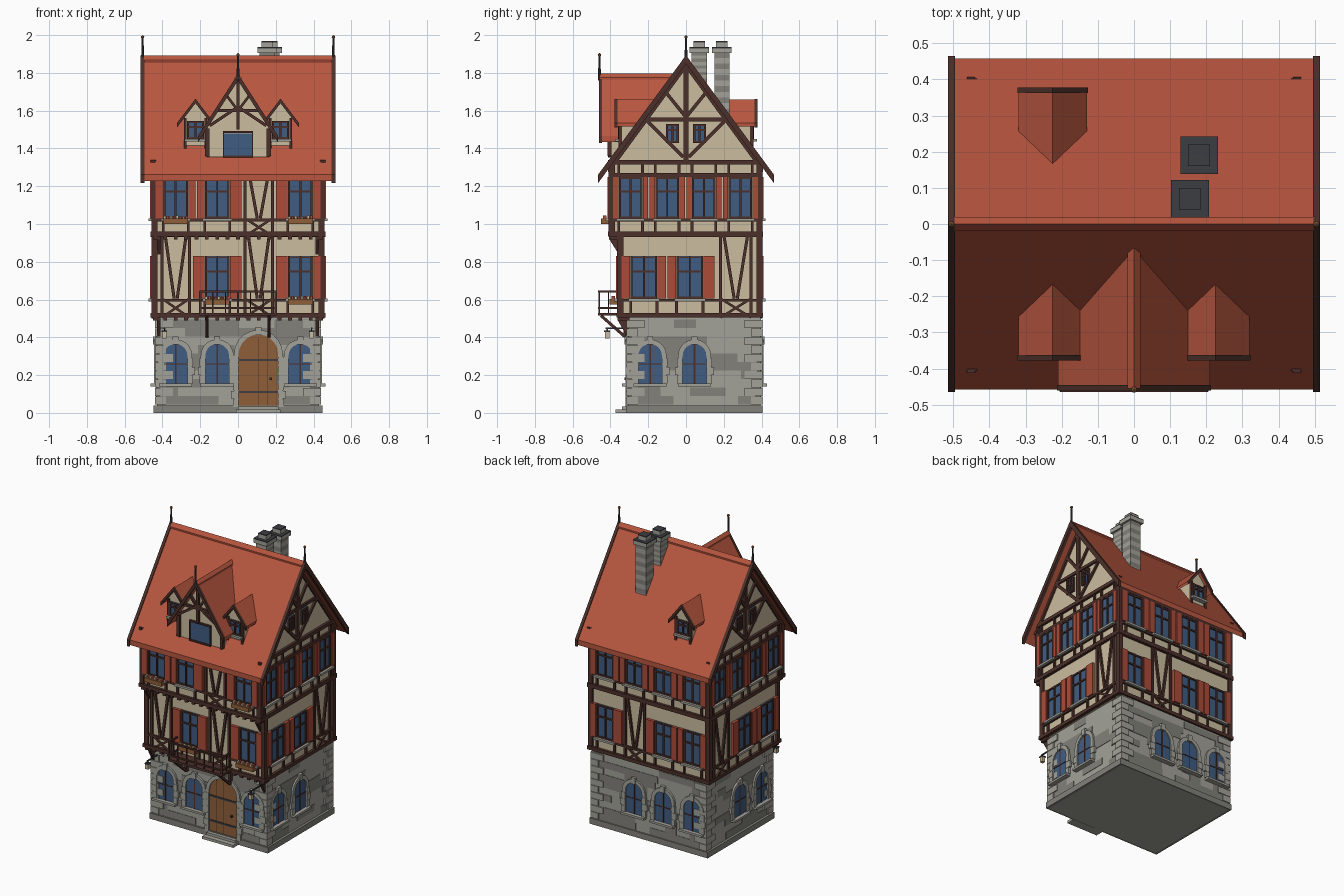
import bpy, bmesh, math, random
from mathutils import Matrix

if "Cube" in bpy.data.objects:
    bpy.data.objects.remove(bpy.data.objects["Cube"])
random.seed(4)

def material(name, hexa):
    lin = [(((int(hexa[i:i+2], 16) / 255) + .055) / 1.055) ** 2.4 for i in (0, 2, 4)]
    m = bpy.data.materials.new(name)
    m.diffuse_color = (*lin, 1)
    m.use_nodes = True
    m.node_tree.nodes["Principled BSDF"].inputs["Base Color"].default_value = m.diffuse_color
    return m

MAT = {k: material(k, h) for k, h in {
    "roof_red": "B8563F", "timber_brown": "4C302A", "plaster_cream": "CBBD9F", "stone_light": "A3A299",
    "stone_dark": "82817A", "glass_blue": "405D82", "shutter_red": "AC4B39", "door_wood": "8F5F38",
    "iron_grey": "3C3D42"}.items()}
PARTS = {}

def part(name, mat):
    return PARTS.setdefault(name, (bmesh.new(), MAT[mat]))[0]

def face(side, off):
    # maps facade coordinates (along, up, outward) to the world
    return {"front": lambda u, z, n: (u, -off - n, z), "back": lambda u, z, n: (u, off + n, z),
            "right": lambda u, z, n: (off + n, u, z), "left": lambda u, z, n: (-off - n, u, z)}[side]

def prism(bm, P, poly, n0, n1):
    a, b = ([bm.verts.new(P(u, z, n)) for u, z in poly] for n in (n0, n1))
    bm.faces.new(a)
    bm.faces.new(b)
    for i in range(len(a)):
        j = (i + 1) % len(a)
        bm.faces.new((a[i], a[j], b[j], b[i]))

def rect(bm, P, u0, u1, z0, z1, n0, n1):
    prism(bm, P, [(u0, z0), (u1, z0), (u1, z1), (u0, z1)], n0, n1)

def beam(bm, P, p, q, w, n0=-.005, n1=.012):
    dx, dz = q[0] - p[0], q[1] - p[1]
    k = w / 2 / math.hypot(dx, dz)
    a, b = -dz * k, dx * k
    prism(bm, P, [(p[0]+a, p[1]+b), (q[0]+a, q[1]+b), (q[0]-a, q[1]-b), (p[0]-a, p[1]-b)], n0, n1)

def chevron(c, half, z_eave, z_top, t):
    return [(c-half, z_eave), (c, z_top), (c+half, z_eave), (c+half, z_eave-t), (c, z_top-t), (c-half, z_eave-t)]

X = face("right", 0)
timber = part("timber_frame", "timber_brown")
plaster = part("plaster_walls", "plaster_cream")
glass = part("window_panes", "glass_blue")
stone = part("stone_base", "stone_light")
trim = part("stone_trim", "stone_light")
dark = part("dark_stones", "stone_dark")
iron = part("ironwork", "iron_grey")
wood = part("wooden_fittings", "door_wood")
roof = part("roof_tiles", "roof_red")
shutters = part("shutters", "shutter_red")
cream = part("lanterns_and_flowers", "plaster_cream")

# stone ground floor, plinth and upper plaster walls
rect(stone, X, -.305, .395, 0, .51, -.43, .43)
rect(part("plinth", "stone_dark"), X, -.317, .405, 0, .04, -.447, .447)
rect(plaster, X, -.35, .39, .505, .96, -.445, .445)
prism(plaster, X, [(-.395, .95), (.39, .95), (.39, 1.31), (0, 1.845), (-.395, 1.31)], -.445, .445)

def arch(c, z0, w, top):
    r = w / 2
    pts = [(c + r * math.cos(i * math.pi / 10), top - r + r * math.sin(i * math.pi / 10)) for i in range(11)]
    return [(c + r, z0)] + pts + [(c - r, z0)]

def arched_opening(P, c, z0, w, top, door=False):
    prism(trim, P, arch(c, z0, w + .05, top + .025) + arch(c, z0, w, top)[::-1], -.005, .014)
    prism(wood if door else glass, P, arch(c, z0, w, top), -.005, .007)
    for i in range(int((top - w / 2 - z0) / .045)):          # toothed jamb stones
        e = .04 if i % 2 else .03
        for s in (-1, 1):
            u = sorted((c + s * w / 2, c + s * (w / 2 + e)))
            rect(trim, P, *u, z0 + i * .045, z0 + .042 + i * .045, -.005, .016)
    rect(trim, P, c - .016, c + .016, top - .003, top + .04, -.005, .02)
    if door:
        for z in (.11, .28):
            rect(iron, P, c - w / 2, c + w / 2, z - .006, z + .006, 0, .011)
        rect(iron, P, c + .06, c + .072, .175, .187, 0, .02)
        for i in (-1, 0, 1):
            rect(timber, P, c + i * .05 - .001, c + i * .05 + .001, z0, top - .02, 0, .008)
    else:
        rect(timber, P, c - .004, c + .004, z0, top, 0, .01)
        rect(timber, P, c - w / 2, c + w / 2, .255, .262, 0, .01)
        rect(trim, P, c - w / 2 - .025, c + w / 2 + .025, z0 - .014, z0, -.005, .033)

# stone courses, corner quoins and ground floor openings
BASE = {"front": (.305, -.43, .43, [-.33, -.11, .33]), "back": (.395, -.43, .43, [-.33, -.11, .11]),
        "right": (.43, -.305, .395, [-.19, .045]), "left": (.43, -.305, .395, [-.19, .045])}
for side, (off, u0, u1, wins) in BASE.items():
    P = face(side, off)
    for k in range(10):
        z, u = .045 + k * .045, u0 + .02
        while u < u1 - .06:
            w = min(random.uniform(.06, .24), u1 - .02 - u)
            if random.random() < .5:
                rect(dark, P, u, u + w, z, z + .045, -.005, .003)
            u += w
        q = .085 if k % 2 else .05
        for a, b in ((u0 - .01, u0 + q), (u1 - q, u1 + .01)):
            rect(trim, P, a, b, z, z + .042, -.005, .01)
    for c in wins:
        arched_opening(P, c, .155, .125, .365)
P = face("front", .305)
arched_opening(P, .108, .03, .21, .415, True)
rect(trim, P, .0, .215, 0, .035, 0, .035)
rect(trim, P, -.01, .225, 0, .018, 0, .068)

def window(P, c, z0, z1, w, left, right, box, sill=True):
    a, b, m = c - w / 2, c + w / 2, z0 + (z1 - z0) * .62
    rect(glass, P, a, b, z0, z1, -.005, .006)
    for u in (a, c - .005, b - .011):
        rect(timber, P, u, u + (.01 if u == c - .005 else .011), z0, z1, -.005, .014)
    for z in (z0, m, z1 - .011):
        rect(timber, P, a, b, z, z + .01, -.005, .0135)
    if left:
        rect(shutters, P, a - left, a - .002, z0, z1, -.005, .02)
        rect(shutters, P, b + .002, b + right, z0, z1, -.005, .02)
    if sill:
        rect(trim, P, a - .012, b + .012, z0 - .014, z0, -.005, .03)
    if box:
        rect(wood, P, a, b, z0 - .03, z0 - .002, .015, .055)
        for i in range(8):
            u = a + .008 + i * (w - .016) / 7
            rect((cream, shutters)[i % 2], P, u - .006, u + .006, z0 - .002, z0 + random.uniform(.006, .016), .025, .045)

def panel(P, c, h, z0, z1, rail):
    # braced timber panel: V above the rail, cross below
    for s in (-1, 1):
        beam(timber, P, (c + s * h, z0), (c + s * h, z1), .016)
        beam(timber, P, (c + s * (h - .015), z1), (c + s * .008, rail), .016)
        beam(timber, P, (c + s * h, z0), (c - s * h, rail), .013)

def storey(side, off, u0, u1, z0, z1, rail, top, bays, w, boxes):
    P, n = face(side, off), len(bays)
    pitch = (u1 - u0 - .01) / n
    for u in (u0 - .012, u1 - .018):
        rect(timber, P, u, u + .03, z0, z1, -.01, .014)
    for z, t, d in ((z0, .024, .018), (rail - .016, .014, .013), (z1 - .024, .024, .017)):
        rect(timber, P, u0 - d, u1 + d, z, z + t, -.005, d)
    for i, kind in enumerate(bays):
        c = u0 + .005 + pitch * (i + .5)
        if kind == "P":
            panel(P, c, pitch * .33, z0, z1, rail)
            continue
        gap = (pitch - w) / 2
        side_w = [.062 if 0 <= j < n and bays[j] == "P" else gap - .004 for j in (i - 1, i + 1)]
        window(P, c, rail, top, w, *side_w, i in boxes)
        for s in (-1, 1):
            beam(timber, P, (c + s * w / 2, z0), (c + s * w / 2, rail), .014)
            if z1 - top < .1:
                beam(timber, P, (c + s * w / 2, top), (c + s * w / 2, z1), .014)
    if z1 - top < .1:
        rect(timber, P, u0, u1, top, top + .02, -.005, .014)

for side, f1, f2 in (("front", "PWPW", "WWPW"), ("back", "WWPW", "WWWW"), ("right", "WWP", "WWWW"), ("left", "WWP", "WWWW")):
    lat = side in ("left", "right")
    o1, o2 = {"front": (.35, .395), "back": (.39, .39)}.get(side, (.445, .445))
    fr = side == "front"
    storey(side, o1, -.35 if lat else -.445, .39 if lat else .445, .505, .955, .605, .83, f1, .14 if lat else .132, (1, 3) if fr else ())
    storey(side, o2, -.395 if lat else -.445, .39 if lat else .445, .935, 1.34 if lat else 1.3, 1.03, 1.25, f2, .125 if lat else .132, (0, 3) if fr else ())

# joist ends and corner brackets under the overhanging storeys
for off, z, y0, y1 in ((.35, .488, -.31, -.36), (.395, .918, -.35, -.405)):
    P = face("front", off)
    for i in range(17):
        rect(timber, P, -.44 + i * .055 - .01, -.44 + i * .055 + .01, z, z + .02, -.05, .012)
    for x in (-.43, .41):
        prism(timber, X, [(y0, z + .02), (y1, z + .02), (y1, z), (y0 - .005, z - .08), (y0, z - .08)], x, x + .02)

# main roof, ridge cap, bargeboards
prism(roof, X, chevron(0, .458, 1.262, 1.885, .035), -.5, .5)
prism(roof, X, chevron(0, .02, 1.868, 1.893, .02), -.497, .497)
for s in (-1, 1):
    prism(timber, X, chevron(0, .465, 1.262, 1.893, .045), s * .495, s * .515)

# side gables: post, collar, braces, small windows
for side in ("left", "right"):
    P = face(side, .445)
    beam(timber, P, (0, 1.34), (0, 1.84), .026)
    beam(timber, P, (-.21, 1.553), (.21, 1.553), .02)
    for s in (-1, 1):
        beam(timber, P, (s * .385, 1.32), (0, 1.845), .026)
        beam(timber, P, (s * .015, 1.355), (s * .205, 1.545), .018)
        beam(timber, P, (0, 1.565), (s * .105, 1.695), .018)
        window(P, s * .072, 1.43, 1.53, .068, 0, 0, False, False)

def dormer(side, c, y_wall, half, z0, r_half, z_eave, z_top, y_front, y_end, t):
    P, k = face(side, 0), (z_top - z_eave) / r_half
    ze = z_top - t - k * half
    prism(plaster, P, [(c - half, z0), (c + half, z0), (c + half, ze), (c, z_top - t), (c - half, ze)], y_end, y_wall)
    prism(roof, P, chevron(c, r_half, z_eave, z_top, t), y_end, y_front)
    prism(timber, P, chevron(c, r_half + .003, z_eave, z_top + .005, t + .006), y_front - .01, y_front + .006)
    for s in (-1, 1):
        beam(timber, face(side, y_wall), (c + s * (half - .006), z0), (c + s * (half - .006), ze), .014)

for side, c in (("front", -.225), ("front", .225), ("back", -.225)):
    dormer(side, c, .345, .06, 1.4, .095, 1.535, 1.658, .372, .15, .018)
    window(face(side, .345), c, 1.45, 1.545, .092, 0, 0, False)

# large front dormer with fan bracing
dormer("front", 0, .4, .165, 1.355, .21, 1.465, 1.79, .455, .05, .03)
P = face("front", .4)
rect(glass, P, -.075, .075, 1.36, 1.48, -.005, .007)
for u in (-.08, .073):
    rect(timber, P, u, u + .007, 1.36, 1.485, 0, .014)
for z in (1.352, 1.482):
    rect(timber, P, -.08, .08, z, z + .01, 0, .014)
P = face("front", .43)
beam(timber, P, (-.11, 1.6), (.11, 1.6), .016)
beam(timber, P, (0, 1.5), (0, 1.78), .018)
for s in (-1, 1):
    beam(timber, P, (0, 1.6), (s * .06, 1.68), .014)
    beam(timber, P, (s * .15, 1.52), (0, 1.62), .016)
    beam(timber, P, (s * .165, 1.36), (s * .165, 1.5), .018, -.035, -.015)
prism(roof, face("front", 0), chevron(0, .018, 1.775, 1.796, .02), .06, .455)

# finials
for x, y, z0, z1 in ((-.505, 0, 1.86, 1.99), (.505, 0, 1.86, 1.99), (0, -.458, 1.76, 1.895)):
    bmesh.ops.create_cone(iron, cap_ends=True, segments=8, radius1=.008, radius2=.005, depth=z1 - z0, matrix=Matrix.Translation((x, y, (z0 + z1) / 2)))
    bmesh.ops.create_icosphere(wood, subdivisions=1, radius=.01, matrix=Matrix.Translation((x, y, z1)))

# banded chimneys with stepped, iron-topped caps
for x, y, z0 in ((.155, .07, 1.7), (.18, .19, 1.55)):
    for i in range(12):
        z = z0 + i * (1.91 - z0) / 12
        rect((stone, dark)[i % 2], X, y - .04, y + .04, z, z + (1.91 - z0) / 12, x - .04, x + .04)
    for h, z, t in ((.052, 1.905, .025), (.03, 1.93, .032)):
        rect(trim, X, y - h, y + h, z, z + t, x - h, x + h)
        rect(iron, X, y - h, y + h, z + t, z + t + .006, x - h, x + h)

# balcony with railing and struts
rect(timber, X, -.465, -.35, .515, .53, -.205, .205)
F = face("front", .457)
for z in (.55, .638):
    rect(timber, F, -.205, .205, z, z + .01, -.002, .008)
    for x in (-.205, .195):
        rect(timber, X, -.46, -.36, z, z + .01, x, x + .01)
for i in range(7):
    u = -.2 + i * .4 / 6
    w = .006 if i in (0, 3, 6) else .003
    rect(timber, F, u - w, u + w, .525, .642, -.001, .007)
for s in (-1, 1):
    beam(timber, X, (-.45, .515), (-.325, .405), .016, s * .165 - .008, s * .165 + .008)
    rect(timber, X, -.413, -.407, .525, .642, s * .2 - .003, s * .2 + .003)
    rect(timber, X, -.33, -.3, .4, .515, s * .165 - .008, s * .165 + .008)
    # wall lanterns
    x = s * .39
    rect(iron, X, -.425, -.3, .445, .452, x - .004, x + .004)
    rect(iron, X, -.433, -.402, .428, .435, x - .015, x + .015)
    rect(iron, X, -.42, -.414, .43, .447, x - .003, x + .003)
    rect(cream, X, -.429, -.406, .395, .428, x - .011, x + .011)

for name, (bm, mat) in PARTS.items():
    bmesh.ops.recalc_face_normals(bm, faces=bm.faces)
    me = bpy.data.meshes.new(name)
    bm.to_mesh(me)
    bm.free()
    me.materials.append(mat)
    bpy.context.collection.objects.link(bpy.data.objects.new(name, me))
